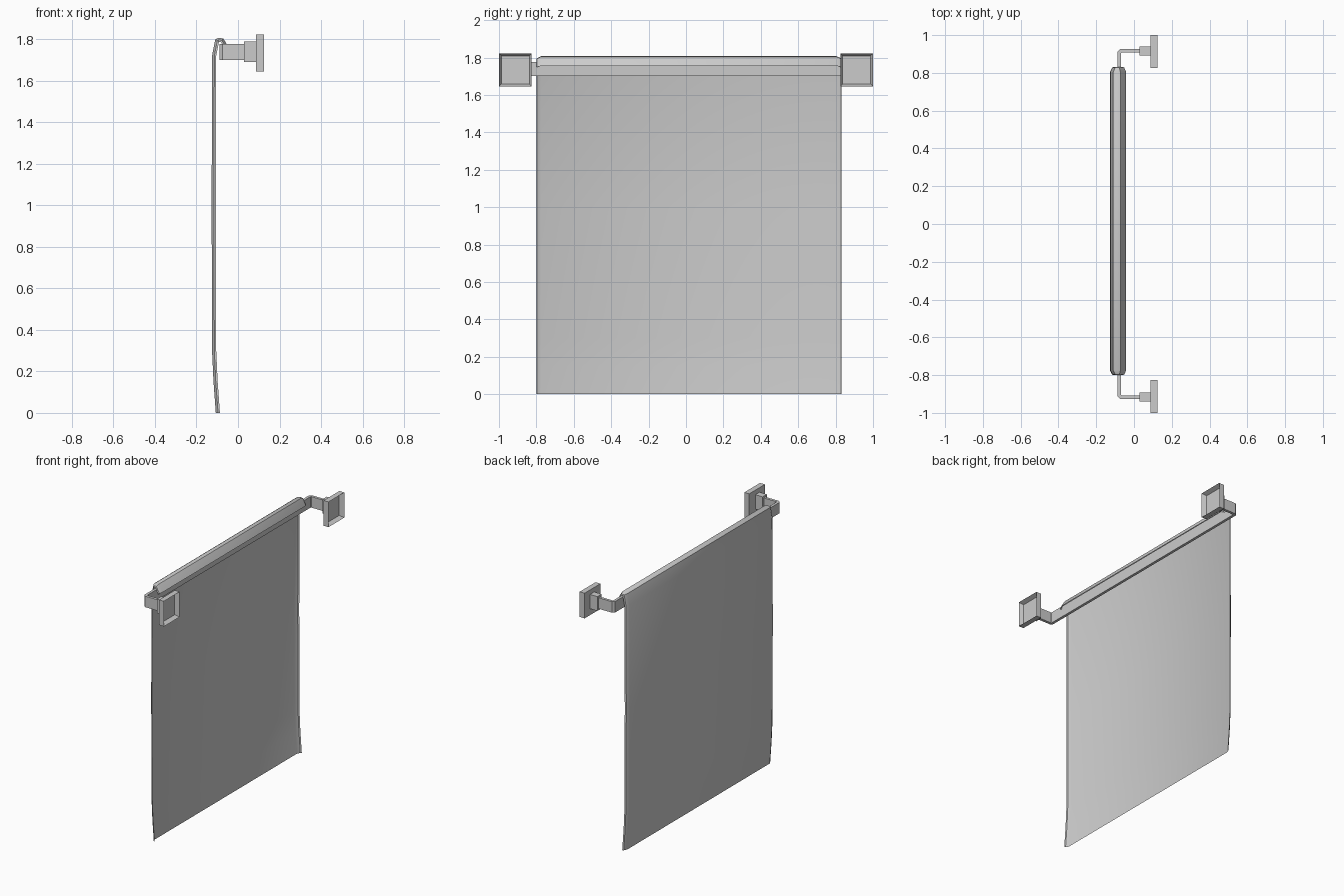
import bpy, bmesh
from mathutils import Vector

if "Cube" in bpy.data.objects:
    bpy.data.objects.remove(bpy.data.objects["Cube"])


def make_object(name, bm):
    mesh = bpy.data.meshes.new(name)
    bm.to_mesh(mesh)
    bm.free()
    ob = bpy.data.objects.new(name, mesh)
    bpy.context.collection.objects.link(ob)
    return ob


def grid_faces(bm, rows):
    # skin neighbouring rows of vertices with quads
    for r0, r1 in zip(rows, rows[1:]):
        for i in range(len(r0) - 1):
            bm.faces.new((r0[i], r0[i + 1], r1[i + 1], r1[i]))


def box(name, lo, hi, recess=None):
    bm = bmesh.new()
    bmesh.ops.create_cube(bm, size=1)
    lo, hi = Vector(lo), Vector(hi)
    for v in bm.verts:
        v.co = [lo[i] + (v.co[i] + 0.5) * (hi[i] - lo[i]) for i in range(3)]
    if recess:  # hollow out the wall-facing side
        rim, depth = recess
        bm.normal_update()
        face = max(bm.faces, key=lambda f: f.normal.x)
        bmesh.ops.inset_region(bm, faces=[face], thickness=rim)
        bmesh.ops.translate(bm, verts=face.verts, vec=(-depth, 0, 0))
    return make_object(name, bm)


# Wall plates (open at the back) and their stepped collars
for side, s in (("left", -1), ("right", 1)):
    y0, y1 = sorted((s * 0.825, s * 1.0))
    box(f"wall_plate_{side}", (0.087, y0, 1.645), (0.125, y1, 1.822), (0.018, 0.03))
    y0, y1 = sorted((s * 0.893, s * 0.94))
    box(f"collar_{side}", (0.03, y0, 1.69), (0.089, y1, 1.79))

# Flat rail bent into arms at both ends
half = [(0.032, 0.917), (-0.070, 0.917), (-0.079, 0.908)]
path = [(x, -y) for x, y in half] + half[::-1]
bm = bmesh.new()
grid_faces(bm, [[bm.verts.new((x, y, z)) for x, y in path] for z in (1.70, 1.777)])
rail = make_object("towel_rail", bm)
mod = rail.modifiers.new("thickness", "SOLIDIFY")
mod.thickness = 0.019
mod.offset = 0
mod.use_even_offset = True

# Towel: thin sheet draped over the rail, side edges curled inwards
profile = [Vector(p) for p in (
    (-0.107, 0), (-0.118, 0.15), (-0.125, 0.3), (-0.127, 1.0), (-0.125, 1.72),
    (-0.110, 1.798), (-0.096, 1.807), (-0.072, 1.804), (-0.059, 1.785), (-0.042, 1.755))]
inward = []
for i in range(len(profile)):
    t = (profile[min(i + 1, len(profile) - 1)] - profile[max(i - 1, 0)]).normalized()
    inward.append(Vector((t.y, -t.x)))
inward[0] = Vector((1, 0))
sections = [(-0.80, 0.020), (-0.797, 0.011), (-0.775, 0),
            (0.805, 0), (0.828, 0.011), (0.832, 0.020)]
bm = bmesh.new()
rows = []
for y, d in sections:
    pts = [p + n * d for p, n in zip(profile, inward)]
    rows.append([bm.verts.new((p.x, y, p.y)) for p in pts])
grid_faces(bm, rows)
bm.normal_update()
if sum(f.normal.x * f.calc_area() for f in bm.faces) > 0:
    bmesh.ops.reverse_faces(bm, faces=bm.faces[:])
towel = make_object("towel", bm)
bpy.context.view_layer.objects.active = towel
towel.select_set(True)
bpy.ops.object.shade_smooth_by_angle(angle=0.6)
